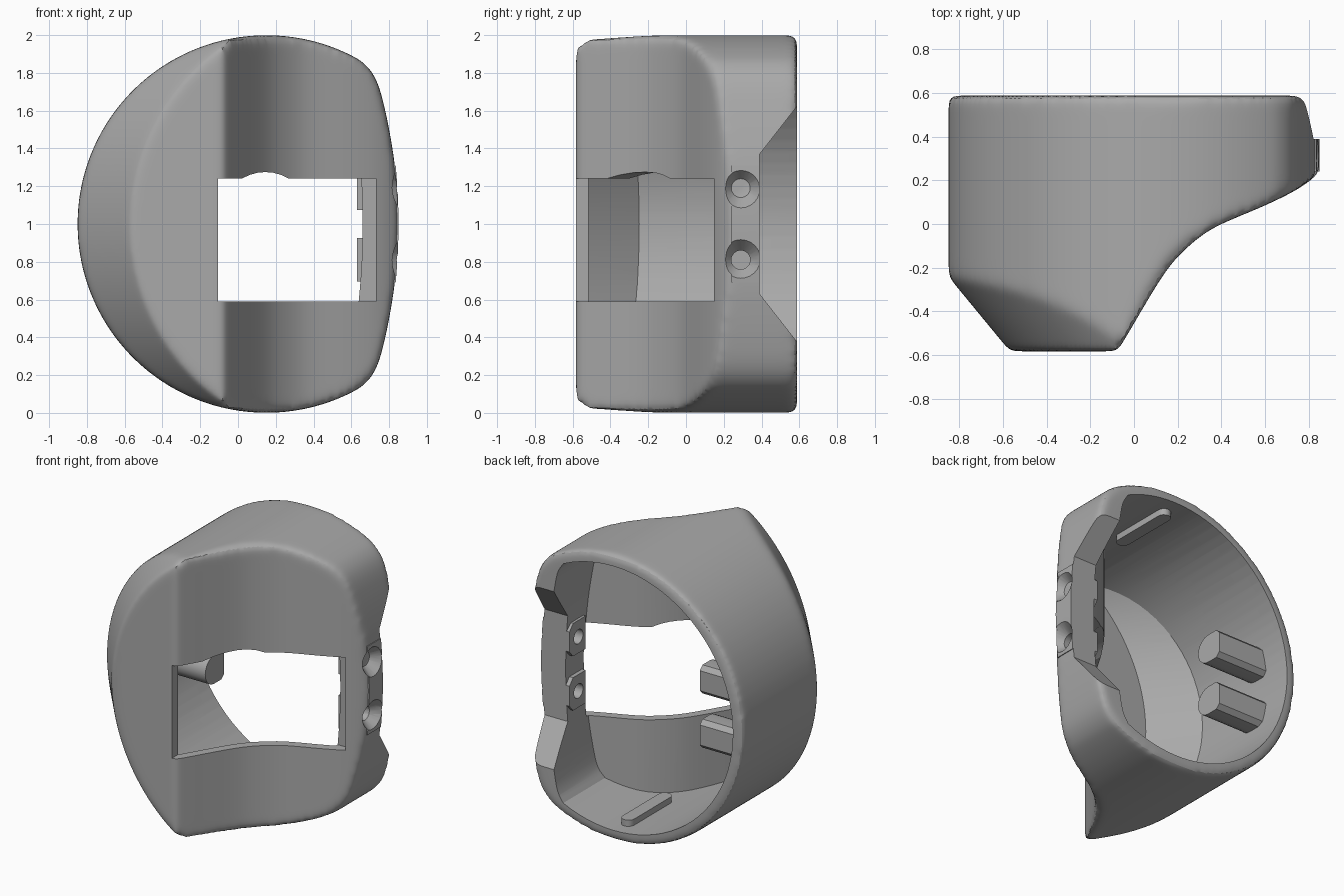
import bpy, bmesh, math
from mathutils import Vector

if "Cube" in bpy.data.objects:
    bpy.data.objects.remove(bpy.data.objects["Cube"])

grey = bpy.data.materials.new('dark_grey')
grey.diffuse_color = (0.4, 0.4, 0.4, 1)
grey.use_nodes = True
grey.node_tree.nodes["Principled BSDF"].inputs["Base Color"].default_value = grey.diffuse_color


def prism(name, pts, axis, a, b, shear=0.0):
    """Extrude a 2D outline along an axis, optionally shearing its first coordinate."""
    def place(p, d, s):
        u, v = p[0] + s, p[1]
        return {'x': (d, u, v), 'y': (u, d, v), 'z': (u, v, d)}[axis]
    bm = bmesh.new()
    lo = [bm.verts.new(place(p, a, 0)) for p in pts]
    hi = [bm.verts.new(place(p, b, shear)) for p in pts]
    bm.faces.new(lo)
    bm.faces.new(hi[::-1])
    n = len(pts)
    for i in range(n):
        bm.faces.new((lo[i], hi[i], hi[(i + 1) % n], lo[(i + 1) % n]))
    bmesh.ops.recalc_face_normals(bm, faces=bm.faces)
    me = bpy.data.meshes.new(name)
    bm.to_mesh(me)
    bm.free()
    ob = bpy.data.objects.new(name, me)
    bpy.context.collection.objects.link(ob)
    return ob


def box(name, x, y, z):
    return prism(name, [(x[0], y[0]), (x[1], y[0]), (x[1], y[1]), (x[0], y[1])], 'z', *z)


def apply(ob, kind, **props):
    m = ob.modifiers.new(kind, kind)
    for k, v in props.items():
        setattr(m, k, v)
    bpy.context.view_layer.objects.active = ob
    bpy.ops.object.modifier_apply(modifier=m.name)


def boolean(ob, cutter, op='DIFFERENCE', keep=False):
    apply(ob, 'BOOLEAN', object=cutter, operation=op, solver='EXACT')
    if not keep:
        bpy.data.objects.remove(cutter)


def arc(cx, cy, r, a0, a1, n):
    return [(cx + r * math.cos(math.radians(a0 + (a1 - a0) * i / n)),
             cy + r * math.sin(math.radians(a0 + (a1 - a0) * i / n))) for i in range(n + 1)]


def smooth(pts, n=4):
    """Catmull-Rom resampling of an open curve."""
    p = [Vector(q) for q in pts]
    p = [2 * p[0] - p[1]] + p + [2 * p[-1] - p[-2]]
    out = []
    for i in range(1, len(p) - 2):
        for k in range(n):
            t = k / n
            out.append(0.5 * (2 * p[i] + (p[i + 1] - p[i - 1]) * t
                       + (2 * p[i - 1] - 5 * p[i] + 4 * p[i + 1] - p[i + 2]) * t * t
                       + (3 * p[i] - p[i - 1] - 3 * p[i + 1] + p[i + 2]) * t ** 3))
    return [tuple(q) for q in out + [p[-2]]]


def offset(pts, d):
    out = []
    for i, p in enumerate(pts):
        t = Vector(pts[min(i + 1, len(pts) - 1)]) - Vector(pts[max(i - 1, 0)])
        t.normalize()
        out.append((p[0] - t.y * d, p[1] + t.x * d))
    return out


SWOOP = smooth([(-0.18, -0.75), (-0.05, -0.54), (0.05, -0.37), (0.13, -0.24), (0.2, -0.15),
                (0.3, -0.06), (0.4, 0.0), (0.6, 0.085), (0.75, 0.16), (0.85, 0.235), (1.0, 0.37)], 3)


def hull(name, radius, right, inset, front, back, slant_r):
    """Round outline, swept front cutaway and slanted left side, intersected."""
    top = smooth(right, 3)
    face = top + [(x, 2 - z) for x, z in top[-2::-1]]
    a = math.degrees(math.atan2(right[0][1] - 1, right[0][0] - 0.15))
    ring = arc(0.15, 1, radius, 360 - a, a, 56)
    body = prism(name, face + ring[1:-1], 'y', front, back)
    side = offset(SWOOP, inset) + [(1.0, 1.5), (-1.5, 1.5), (-1.5, -0.75)]
    boolean(body, prism('cut', side, 'z', -1, 3), 'INTERSECT')
    slant = arc(0.76, 1, slant_r, 90, 270, 64)
    slant += [(4, 1 - slant_r), (4, 1 + slant_r)]
    boolean(body, prism('cut', slant, 'y', -0.8, 1.2, -1.647), 'INTERSECT')
    return body


# Outer body with softened edges
shell = hull('housing_shell', 1.0, [(0.65, 1.866), (0.705, 1.81), (0.745, 1.73), (0.775, 1.62),
             (0.80, 1.5), (0.825, 1.35), (0.84, 1.2), (0.85, 1.0)], 0, -0.583, 0.588, 1.15)
apply(shell, 'REMESH', mode='VOXEL', voxel_size=0.02)
apply(shell, 'SMOOTH', factor=0.5, iterations=18)

# Hollow interior, open at the back
boolean(shell, hull('cavity', 0.925, [(0.54, 1.838), (0.585, 1.76), (0.615, 1.6), (0.64, 1.4),
                    (0.655, 1.2), (0.66, 1.0)], 0.06, -0.53, 0.9, 1.08))

# Front window with a shallow scoop in its top edge
boolean(shell, box('window', (-0.105, 0.73), (-0.9, 0.19), (0.59, 1.24)))
boolean(shell, prism('scoop', arc(0.145, 1.035, 0.24, 0, 350, 35), 'y', -0.9, 0.1))

# Flared notch in the right side of the back rim
boolean(shell, prism('notch', [(0.39, 0.63), (0.39, 1.37), (0.64, 1.69), (0.64, 0.31)], 'x', 0.45, 1.2))

# Screw pad on the outside, bosses on the inside
pad = [(0.74, 0.69), (0.835, 0.69), (0.847, 0.84), (0.85, 1.0), (0.847, 1.16), (0.835, 1.31), (0.74, 1.31)]
parts = [shell, prism('screw_pad', pad, 'y', 0.24, 0.39)]
for tag, s in (('upper', 1), ('lower', -1)):
    z = 1 + s * 0.19
    boss = [(0.21, z - 0.115), (0.35, z - 0.115), (0.39, z - 0.07),
            (0.39, z + 0.07), (0.35, z + 0.115), (0.21, z + 0.115)]
    parts.append(prism(tag + '_screw_boss', boss, 'x', 0.63, 0.76))

# Countersunk screw holes through wall, pad and bosses
for z in (0.81, 1.19):
    drill = prism('drill', arc(0.29, z, 0.05, 0, 345, 23), 'x', 0.5, 1)
    bpy.ops.mesh.primitive_cone_add(vertices=24, radius1=0.05, radius2=0.15, depth=0.12,
                                    location=(0.84, 0.29, z), rotation=(0, math.pi / 2, 0))
    sink = bpy.context.object
    for p in parts:
        boolean(p, drill, keep=True)
        boolean(p, sink, keep=True)
    bpy.data.objects.remove(drill)
    bpy.data.objects.remove(sink)

# Locating pegs on the left wall, guide ribs on the floor and ceiling
for tag, s in (('upper', 1), ('lower', -1)):
    z = 1 + s * 0.19
    peg = [(0.39, z - 0.07), (0.39, z + 0.07), (0.36, z + 0.1)]
    peg += arc(0.28, z, 0.1, 90, 270, 10) + [(0.36, z - 0.1)]
    parts.append(prism(tag + '_peg', peg, 'x', -0.79, -0.38))
    rib = arc(0.13, 0.05, 0.045, 180, 360, 8) + arc(0.13, 0.45, 0.045, 0, 180, 8)
    parts.append(prism(tag + '_guide_rib', rib, 'z', 1 + s * 0.88, 1 + s * 0.96))

for p in parts:
    p.data.materials.clear()
    p.data.materials.append(grey)
    bpy.ops.object.select_all(action='DESELECT')
    p.select_set(True)
    bpy.context.view_layer.objects.active = p
    bpy.ops.object.shade_smooth_by_angle(angle=math.radians(25))
